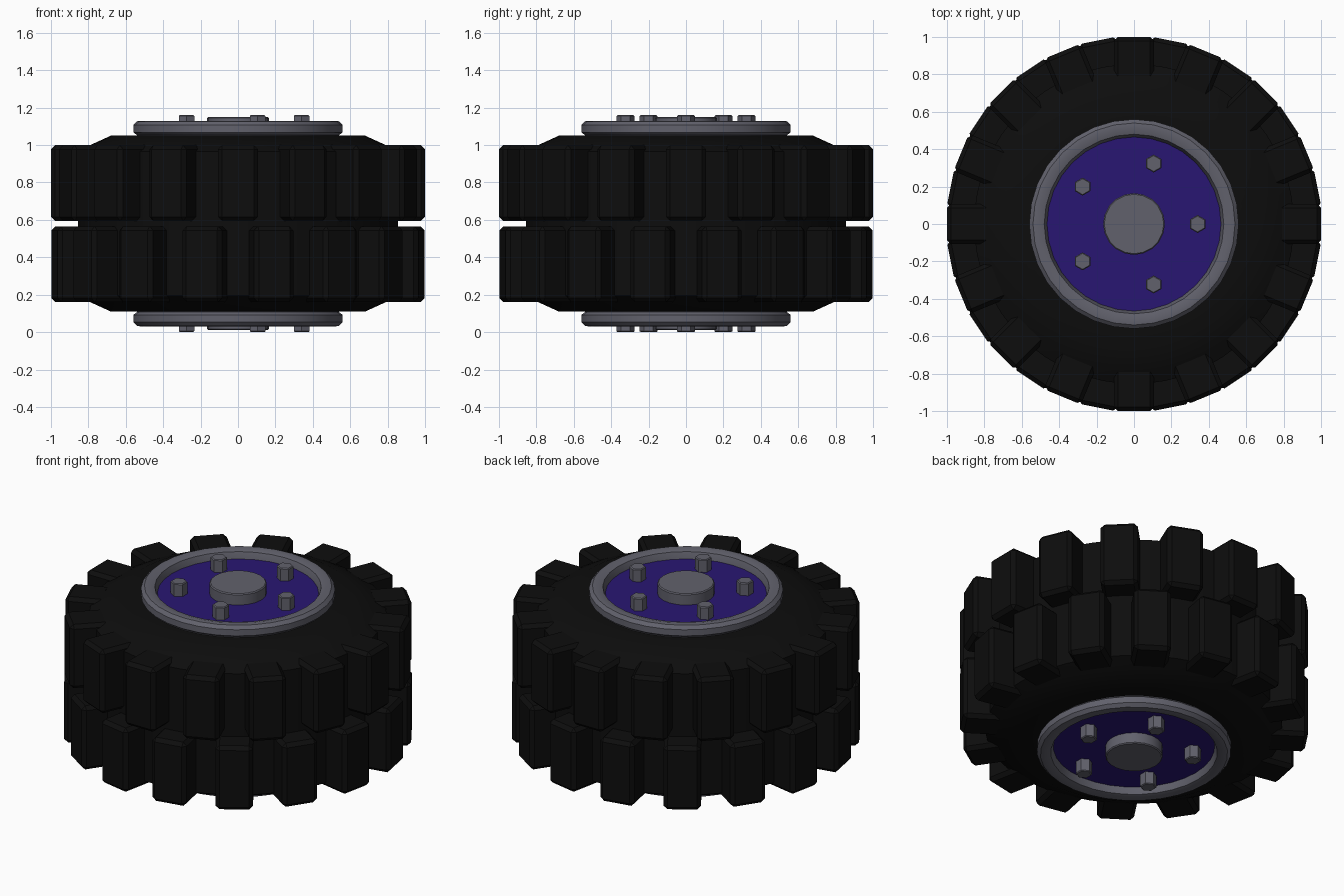
import bpy, bmesh
from math import pi, cos, sin, radians
from mathutils import Matrix

if "Cube" in bpy.data.objects:
    bpy.data.objects.remove(bpy.data.objects["Cube"])

MID = 0.58  # mid-height of the wheel


def material(name, color):
    m = bpy.data.materials.new(name)
    m.diffuse_color = color
    m.use_nodes = True
    m.node_tree.nodes["Principled BSDF"].inputs["Base Color"].default_value = m.diffuse_color
    return m


def finish(name, bm, mat=None, smooth=None):
    bmesh.ops.recalc_face_normals(bm, faces=bm.faces)
    me = bpy.data.meshes.new(name)
    bm.to_mesh(me)
    bm.free()
    ob = bpy.data.objects.new(name, me)
    bpy.context.collection.objects.link(ob)
    ob.location.z = MID
    if mat:
        me.materials.append(mat)
    if smooth:
        bpy.ops.object.select_all(action='DESELECT')
        ob.select_set(True)
        bpy.context.view_layer.objects.active = ob
        bpy.ops.object.shade_smooth_by_angle(angle=radians(smooth))
    return ob


def lathe(name, profile, segs, mat=None, side=1):
    """Closed (radius, height) loop revolved round z; side=-1 flips it below."""
    bm = bmesh.new()
    rings = [[bm.verts.new((r * cos(2 * pi * i / segs), r * sin(2 * pi * i / segs), side * z))
              for r, z in profile] for i in range(segs)]
    n = len(profile)
    for i in range(segs):
        a, b = rings[i], rings[(i + 1) % segs]
        for j in range(n):
            k = (j + 1) % n
            bm.faces.new((a[j], b[j], b[k], a[k]))
    return finish(name, bm, mat, 25)


def cylinder(bm, r, z0, z1, segs, bevel, x=0, y=0, turn=0):
    mat = Matrix.Translation((x, y, (z0 + z1) / 2)) @ Matrix.Rotation(turn, 4, 'Z')
    vs = bmesh.ops.create_cone(bm, cap_ends=True, segments=segs, radius1=r, radius2=r,
                               depth=abs(z1 - z0), matrix=mat)['verts']
    if bevel:
        rim = {e for v in vs for e in v.link_edges
               if all(abs(w.co.z - z1) < 1e-5 for w in e.verts)}
        bmesh.ops.bevel(bm, geom=list(rim), offset=bevel, segments=1, affect='EDGES')


rubber = material("rubber", (0.004, 0.004, 0.004, 1))
purple = material("purple_paint", (0.022, 0.008, 0.17, 1))
grey = material("metal", (0.12, 0.12, 0.15, 1))

# Tyre carcass
half = [(0.50, 0.47), (0.68, 0.47), (0.79, 0.42), (0.855, 0.385)]
lathe("tyre_body", half + [(r, -z) for r, z in reversed(half)], 64, rubber)

# Two staggered rows of tread lugs
for name, side, shift in (("upper_tread", 1, 0), ("lower_tread", -1, 0.5)):
    bm = bmesh.new()
    for i in range(16):
        lug = bmesh.new()
        bmesh.ops.create_cube(lug, size=1)
        bmesh.ops.scale(lug, vec=(0.21, 0.215, 0.405), verts=lug.verts)
        bmesh.ops.translate(lug, vec=(0.895, 0, side * 0.217), verts=lug.verts)
        outer = [e for e in lug.edges if all(v.co.x > 0.9 for v in e.verts)]
        ends = [e for e in lug.edges if abs(e.verts[0].co.x - e.verts[1].co.x) > 0.1]
        bmesh.ops.bevel(lug, geom=outer + ends, offset=0.022, segments=1, affect='EDGES')
        lug.transform(Matrix.Rotation((i + shift) * 2 * pi / 16, 4, 'Z'))
        tmp = bpy.data.meshes.new("lug")
        lug.to_mesh(tmp)
        lug.free()
        bm.from_mesh(tmp)
        bpy.data.meshes.remove(tmp)
    finish(name, bm, rubber)

# Rim ring, painted disc, hub cap and bolts on each side
for label, s in (("top", 1), ("bottom", -1)):
    lathe(label + "_rim", [(0.46, 0.44), (0.54, 0.44), (0.54, 0.473), (0.56, 0.488), (0.56, 0.527),
                           (0.54, 0.547), (0.515, 0.55), (0.48, 0.54), (0.465, 0.50)], 32, grey, s)
    bm = bmesh.new()
    cylinder(bm, 0.475, s * 0.45, s * 0.50, 32, 0)
    finish(label + "_disc", bm, purple)
    bm = bmesh.new()
    cylinder(bm, 0.165, s * 0.49, s * 0.57, 20, 0.006)
    finish(label + "_hub_cap", bm, grey, 30)
    bm = bmesh.new()
    for i in range(5):
        a = i * 2 * pi / 5
        cylinder(bm, 0.048, s * 0.49, s * 0.58, 6, 0.005, 0.34 * cos(a), 0.34 * sin(a))
    finish(label + "_bolts", bm, grey)
